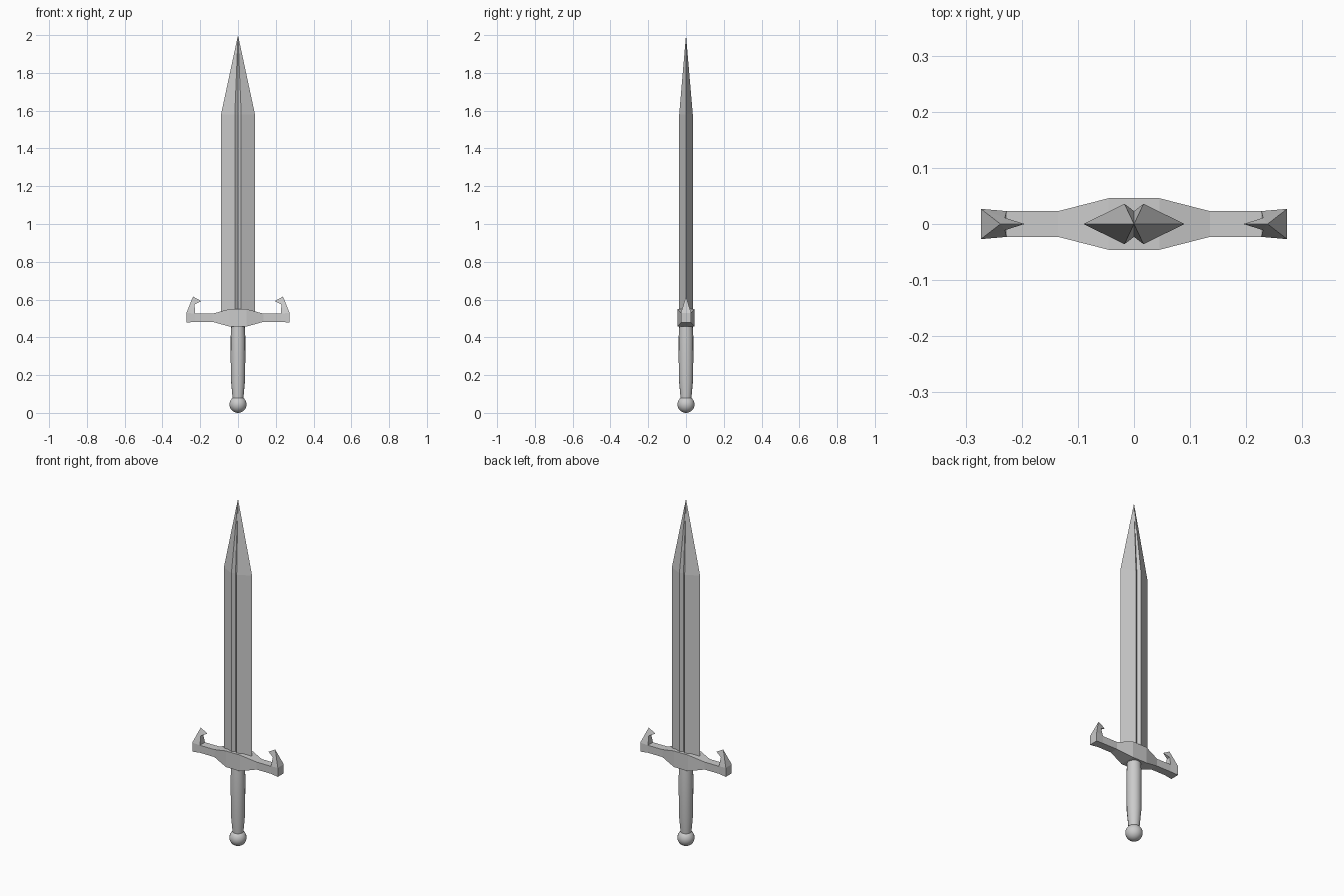
import bpy, bmesh, math

if "Cube" in bpy.data.objects:
    bpy.data.objects.remove(bpy.data.objects["Cube"])


def finish(name, bm, smooth=False):
    bmesh.ops.remove_doubles(bm, verts=bm.verts[:], dist=1e-5)
    bmesh.ops.recalc_face_normals(bm, faces=bm.faces[:])
    mesh = bpy.data.meshes.new(name)
    bm.to_mesh(mesh)
    bm.free()
    obj = bpy.data.objects.new(name, mesh)
    bpy.context.collection.objects.link(obj)
    if smooth:
        bpy.ops.object.select_all(action='DESELECT')
        obj.select_set(True)
        bpy.context.view_layer.objects.active = obj
        bpy.ops.object.shade_smooth_by_angle(angle=math.radians(40))
    return obj


def face(bm, pts):
    bm.faces.new([bm.verts.new(p) for p in pts])


def bridge(bm, a, b, skip=()):
    for i in range(len(a)):
        if i not in skip:
            j = (i + 1) % len(a)
            face(bm, [a[i], a[j], b[j], b[i]])


# Blade: grooved diamond section running up to a point
section = [(0.09, 0), (0.017, 0.036), (0, 0.023), (-0.017, 0.036),
           (-0.09, 0), (-0.017, -0.036), (0, -0.023), (0.017, -0.036)]
bm = bmesh.new()
low = [(x, y, 0.50) for x, y in section]
high = [(x, y, 1.58) for x, y in section]
bridge(bm, low, high)
face(bm, low)
for i in range(8):
    face(bm, [high[i], high[(i + 1) % 8], (0, 0, 2.0)])
finish("blade", bm)

# Crossguard: rectangular sections (x, half depth, bottom, top), each side with a hook
stations = [(0, 0.046, 0.457, 0.55), (0.045, 0.046, 0.457, 0.55),
            (0.135, 0.023, 0.482, 0.525), (0.227, 0.023, 0.482, 0.525),
            (0.273, 0.027, 0.478, 0.53)]
bm = bmesh.new()
for s in (1, -1):
    rings = [[(s * x, -d, b), (s * x, d, b), (s * x, d, t), (s * x, -d, t)]
             for x, d, b, t in stations]
    for k in range(4):
        bridge(bm, rings[k], rings[k + 1], skip=(2,) if k == 3 else ())
    face(bm, rings[4])
    # Hook curling inwards from the open top of the guard end
    apex, barb = (s * 0.238, 0, 0.616), (s * 0.195, 0, 0.592)
    outer, inner, notch = [[(s * x, y, z), (s * x, -y, z)] for x, y, z in
                           ((0.273, 0.027, 0.53), (0.227, 0.023, 0.525), (0.230, 0.011, 0.574))]
    for i in range(2):
        face(bm, [outer[i], inner[i], notch[i]])
        face(bm, [outer[i], notch[i], apex])
        face(bm, [notch[i], barb, apex])
    face(bm, [outer[0], outer[1], apex])
    face(bm, [inner[0], inner[1], notch[1], notch[0]])
    face(bm, [notch[0], notch[1], barb])
finish("crossguard", bm)

# Grip: slightly swelling round handle
bm = bmesh.new()
rings = [[(r * math.cos(i * math.tau / 16), r * math.sin(i * math.tau / 16), z) for i in range(16)]
         for r, z in ((0.028, 0.07), (0.038, 0.18), (0.039, 0.40), (0.035, 0.47))]
for a, b in zip(rings, rings[1:]):
    bridge(bm, a, b)
face(bm, rings[0])
face(bm, rings[-1])
finish("grip", bm, smooth=True)

# Pommel ball
bm = bmesh.new()
bmesh.ops.create_uvsphere(bm, u_segments=32, v_segments=16, radius=0.045)
bmesh.ops.translate(bm, verts=bm.verts[:], vec=(0, 0, 0.045))
finish("pommel", bm, smooth=True)
